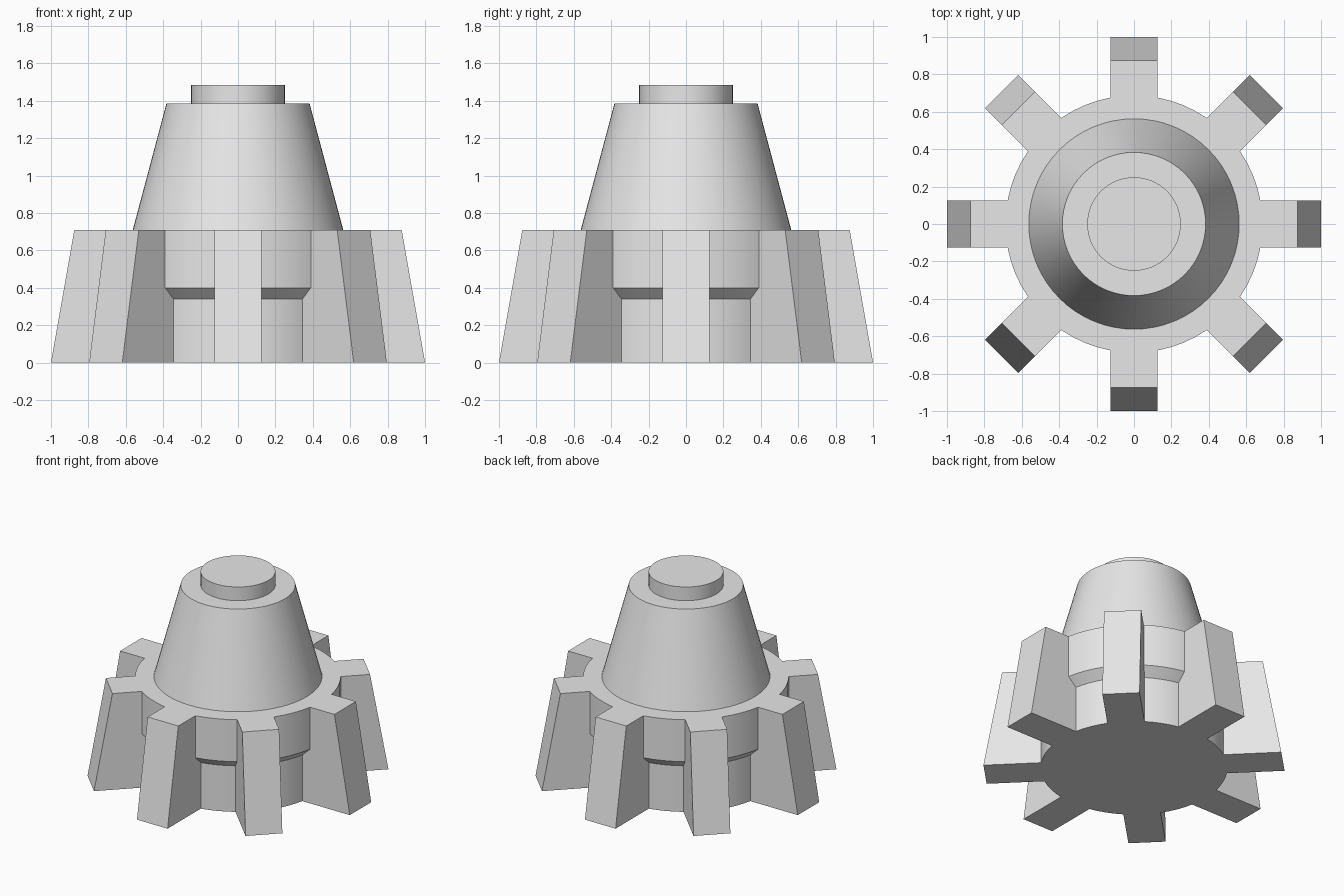
import bpy
import bmesh
import math
from mathutils import Matrix

cube = bpy.data.objects.get("Cube")
if cube:
    bpy.data.objects.remove(cube, do_unlink=True)

SEGMENTS = 64
FIN_COUNT = 8
FIN_HALF_WIDTH = 0.125
RING_TOP = 0.71

# Single grey finish
grey = bpy.data.materials.new("plain_grey")
grey.use_nodes = True
colour = (0.8, 0.8, 0.8, 1.0)
grey.diffuse_color = colour
grey.node_tree.nodes["Principled BSDF"].inputs["Base Color"].default_value = colour


def finish(name, bm):
    """Turn a bmesh into a named, coloured object."""
    bmesh.ops.recalc_face_normals(bm, faces=bm.faces[:])
    mesh = bpy.data.meshes.new(name)
    bm.to_mesh(mesh)
    bm.free()
    mesh.materials.append(grey)
    obj = bpy.data.objects.new(name, mesh)
    bpy.context.collection.objects.link(obj)
    return obj


def lathe(name, profile):
    """Revolve (radius, height) points around z and cap both ends."""
    bm = bmesh.new()
    rings = []
    for r, z in profile:
        angles = [math.tau * i / SEGMENTS for i in range(SEGMENTS)]
        rings.append([bm.verts.new((r * math.cos(a), r * math.sin(a), z)) for a in angles])
    for low, high in zip(rings, rings[1:]):
        for i in range(SEGMENTS):
            j = (i + 1) % SEGMENTS
            bm.faces.new((low[i], low[j], high[j], high[i]))
    bm.faces.new(rings[0])
    bm.faces.new(rings[-1])
    return finish(name, bm)


def fin(name, angle):
    """Extrude the tapered side outline of a fin and turn it into place."""
    outline = [(0.605, 0), (1.0, 0), (0.875, RING_TOP), (0.67, RING_TOP),
               (0.67, 0.4), (0.605, 0.34)]
    bm = bmesh.new()
    side = bm.faces.new([bm.verts.new((x, -FIN_HALF_WIDTH, z)) for x, z in outline])
    grown = bmesh.ops.extrude_face_region(bm, geom=[side], use_keep_orig=True)
    moved = [g for g in grown["geom"] if isinstance(g, bmesh.types.BMVert)]
    bmesh.ops.translate(bm, verts=moved, vec=(0, 2 * FIN_HALF_WIDTH, 0))
    bmesh.ops.rotate(bm, verts=bm.verts[:], cent=(0, 0, 0),
                     matrix=Matrix.Rotation(angle, 3, "Z"))
    return finish(name, bm)


# Hub: foot, flared collar, tapered cone and round top cap
hub = lathe("hub_body", [
    (0.625, 0), (0.625, 0.34), (0.6875, 0.4), (0.6875, RING_TOP),
    (0.5625, RING_TOP), (0.383, 1.384), (0.25, 1.384), (0.25, 1.485),
])

# Radial fins
for i in range(FIN_COUNT):
    fin(f"fin_{i + 1}", math.tau * i / FIN_COUNT)

# Smooth the round walls, keep the rims crisp
bpy.ops.object.select_all(action="DESELECT")
hub.select_set(True)
bpy.context.view_layer.objects.active = hub
bpy.ops.object.shade_smooth_by_angle(angle=math.radians(30))
